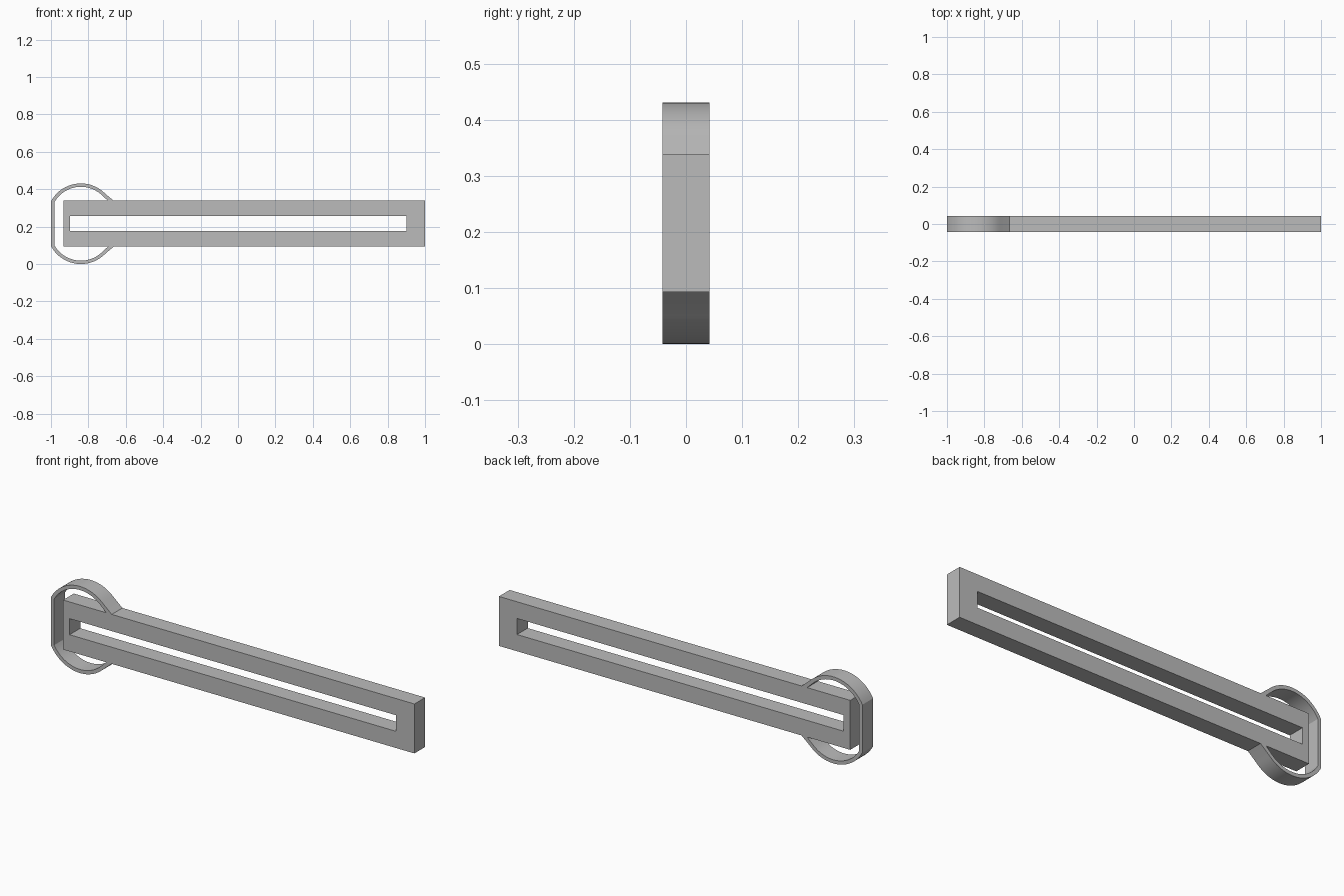
import bpy, bmesh, math

cube = bpy.data.objects.get("Cube")
if cube:
    bpy.data.objects.remove(cube, do_unlink=True)

DEPTH = 0.084
MID_Z = 0.2155        # height of the mirror line
BAR_HALF = 0.123      # half height of the bar

grey = bpy.data.materials.new("plain_grey")
grey.use_nodes = True
grey.diffuse_color = (0.5, 0.5, 0.5, 1)
grey.node_tree.nodes["Principled BSDF"].inputs["Base Color"].default_value = (0.5, 0.5, 0.5, 1)


def extruded_band(name, outer, inner, closed):
    """Fill the band between two matching (x, z) paths and extrude it along y."""
    bm = bmesh.new()
    rows = [[bm.verts.new((x, -DEPTH / 2, MID_Z + z)) for x, z in path]
            for path in (outer, inner)]
    count = len(outer)
    for i in range(count if closed else count - 1):
        j = (i + 1) % count
        bm.faces.new((rows[0][i], rows[0][j], rows[1][j], rows[1][i]))
    result = bmesh.ops.extrude_face_region(bm, geom=bm.faces[:])
    moved = [v for v in result["geom"] if isinstance(v, bmesh.types.BMVert)]
    bmesh.ops.translate(bm, verts=moved, vec=(0, DEPTH, 0))
    bmesh.ops.recalc_face_normals(bm, faces=bm.faces[:])
    mesh = bpy.data.meshes.new(name)
    bm.to_mesh(mesh)
    bm.free()
    mesh.materials.append(grey)
    obj = bpy.data.objects.new(name, mesh)
    bpy.context.collection.objects.link(obj)
    return obj


def rectangle(x0, x1, half):
    return [(x0, -half), (x1, -half), (x1, half), (x0, half)]


def strap_side(radius, left, foot):
    """Upper half of the strap: foot on the bar, flare, then arc to the left wall."""
    cx, cz = -0.84, 0.0345
    start, end = math.radians(48), math.acos((left - cx) / radius)
    arc = []
    for i in range(25):
        a = start + (end - start) * i / 24
        arc.append((cx + radius * math.cos(a), cz + radius * math.sin(a)))
    # Flare leaves the arc along its tangent and eases onto the bar
    ax, az = arc[0]
    bx = ax + 0.022 * math.sin(start)
    bz = az - 0.022 * math.cos(start)
    flare = []
    for i in range(6):
        t = i / 6
        w = ((1 - t) ** 2, 2 * t * (1 - t), t * t)
        flare.append((w[0] * foot + w[1] * bx + w[2] * ax,
                      w[0] * BAR_HALF + w[1] * bz + w[2] * az))
    return flare + arc


def mirrored(path):
    return path + [(x, -z) for x, z in reversed(path)]


# Long bar with its slot
extruded_band("slotted_bar", rectangle(-0.933, 1.0, BAR_HALF),
              rectangle(-0.897, 0.9, 0.04), True)

# Thin strap looping around the end of the bar
strap = extruded_band("end_strap", mirrored(strap_side(0.181, -1.0, -0.665)),
                      mirrored(strap_side(0.163, -0.982, -0.696)), False)
bpy.ops.object.select_all(action="DESELECT")
strap.select_set(True)
bpy.context.view_layer.objects.active = strap
bpy.ops.object.shade_smooth_by_angle(angle=math.radians(25))
